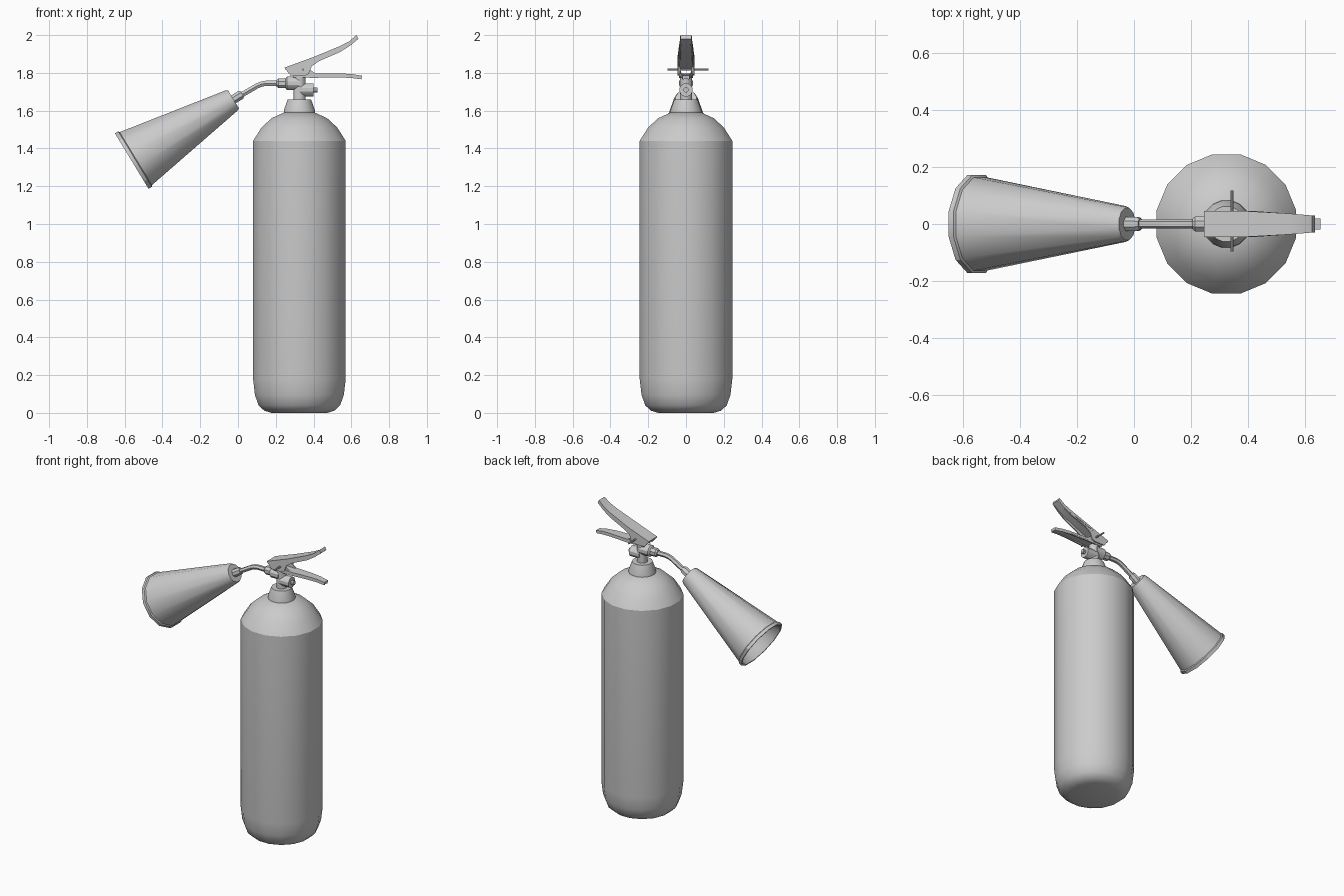
import bpy, bmesh, math
from mathutils import Vector

if "Cube" in bpy.data.objects:
    bpy.data.objects.remove(bpy.data.objects["Cube"])


def finish(name, bm, angle=30):
    bmesh.ops.remove_doubles(bm, verts=bm.verts, dist=1e-5)
    bmesh.ops.recalc_face_normals(bm, faces=bm.faces)
    me = bpy.data.meshes.new(name)
    bm.to_mesh(me)
    bm.free()
    ob = bpy.data.objects.new(name, me)
    bpy.context.collection.objects.link(ob)
    bpy.ops.object.select_all(action='DESELECT')
    ob.select_set(True)
    bpy.context.view_layer.objects.active = ob
    bpy.ops.object.shade_smooth_by_angle(angle=math.radians(angle))
    return ob


def lathe(name, profile, origin, axis=(0, 0, 1), sides=12):
    """Revolve (radius, distance) points about an axis, closing both ends."""
    q = Vector(axis).to_track_quat('Z', 'Y')
    o = Vector(origin)
    bm = bmesh.new()
    rings = []
    for r, h in profile:
        angs = [2 * math.pi * (i + 0.5) / sides for i in range(sides)]
        rings.append([bm.verts.new(o + q @ Vector((r * math.cos(a), r * math.sin(a), h))) for a in angs])
    for a, b in zip(rings, rings[1:]):
        for i in range(sides):
            j = (i + 1) % sides
            bm.faces.new((a[i], a[j], b[j], b[i]))
    bm.faces.new(rings[0])
    bm.faces.new(rings[-1])
    return finish(name, bm)


def prism(name, outline, lo, hi):
    """Extrude an x-z outline between the y values lo(x) and hi(x)."""
    bm = bmesh.new()
    a = [bm.verts.new((x, lo(x), z)) for x, z in outline]
    b = [bm.verts.new((x, hi(x), z)) for x, z in outline]
    n = len(outline)
    bm.faces.new(a)
    bm.faces.new(b)
    for i in range(n):
        j = (i + 1) % n
        bm.faces.new((a[i], a[j], b[j], b[i]))
    return finish(name, bm)


CX = 0.325

# Tank with rounded base and domed shoulder
lathe("tank", [(0.15, 0), (0.19, 0.012), (0.22, 0.04), (0.24, 0.095), (0.25, 0.18), (0.25, 1.44),
               (0.205, 1.51), (0.15, 1.56), (0.083, 1.59)], (CX, 0, 0), sides=16)
# Tapered collar
lathe("collar", [(0.085, 1.585), (0.083, 1.605), (0.063, 1.66)], (CX, 0, 0), sides=16)

# Valve body, its side ports and the hose coupling
lathe("valve_stem", [(0.033, 1.65), (0.033, 1.785)], (CX, 0, 0))
lathe("valve_side_port", [(0.036, 0), (0.036, 0.075)], (0.325, 0, 1.71), (1, 0, 0))
lathe("gauge_nub", [(0.014, 0), (0.014, 0.025)], (0.395, 0, 1.71), (1, 0, 0), 8)
lathe("valve_outlet", [(0.038, 0), (0.038, 0.065), (0.025, 0.075), (0.025, 0.1)], (0.325, 0, 1.745), (-1, 0, 0))
lathe("hose_coupling", [(0.022, 0), (0.028, 0.008), (0.028, 0.045), (0.02, 0.055)], (0.26, 0, 1.745), (-1, 0, 0), 8)

# Bent pipe
cu = bpy.data.curves.new("pipe", 'CURVE')
cu.dimensions = '3D'
cu.bevel_depth = 0.016
cu.bevel_resolution = 1
cu.use_fill_caps = True
path = [(0.0, 1.673), (0.075, 1.716), (0.1, 1.731), (0.125, 1.741), (0.15, 1.745), (0.23, 1.745)]
sp = cu.splines.new('POLY')
sp.points.add(len(path) - 1)
for p, (x, z) in zip(sp.points, path):
    p.co = (x, 0, z, 1)
pipe = bpy.data.objects.new("pipe", cu)
bpy.context.collection.objects.link(pipe)
bpy.ops.object.select_all(action='DESELECT')
pipe.select_set(True)
bpy.context.view_layer.objects.active = pipe
bpy.ops.object.convert(target='MESH')
bpy.ops.object.shade_smooth_by_angle(angle=math.radians(50))

# Hollow discharge horn with a rolled lip, plus its nut
d = Vector((-0.855, 0, -0.519)).normalized()
base = Vector((-0.024, 0, 1.66))
lathe("horn", [(0.058, 0), (0.065, 0.015), (0.17, 0.605), (0.178, 0.61), (0.178, 0.63), (0.166, 0.63),
               (0.158, 0.6), (0.055, 0.02)], base, d)
lathe("horn_nut", [(0.026, -0.01), (0.026, 0.045), (0.02, 0.055)], base, -d, 8)


# Levers: pressed channels that narrow towards the grip
def half(x):
    return 0.045 if x < 0.45 else 0.045 - 0.017 * (x - 0.45) / 0.2


upper_top = [(0.246, 1.828), (0.40, 1.884), (0.54, 1.942), (0.59, 1.968), (0.627, 2.0)]
upper_low = [(0.637, 1.98), (0.595, 1.952), (0.545, 1.924), (0.40, 1.868), (0.252, 1.816)]
upper_side = upper_top + [(0.637, 1.98), (0.595, 1.945), (0.54, 1.91), (0.43, 1.863), (0.39, 1.835),
                          (0.375, 1.795), (0.355, 1.785), (0.278, 1.785)]
lower_top = [(0.30, 1.795), (0.41, 1.797), (0.54, 1.797), (0.60, 1.794), (0.656, 1.785)]
lower_low = [(0.654, 1.768), (0.60, 1.776), (0.54, 1.782), (0.41, 1.782), (0.30, 1.78)]
lower_side = [(0.29, 1.775), (0.30, 1.81), (0.345, 1.835), (0.375, 1.82), (0.41, 1.797)] + lower_top[2:] + [
    (0.654, 1.766), (0.60, 1.773), (0.54, 1.776), (0.41, 1.774)]
for name, top, low, side, inset in (("upper_lever", upper_top, upper_low, upper_side, 0.0),
                                    ("lower_lever", lower_top, lower_low, lower_side, 0.009)):
    prism(name + "_plate", top + low, lambda x: inset - half(x), lambda x: half(x) - inset)
    for s, label in ((-1, "front"), (1, "back")):
        prism(f"{name}_{label}_flange", side,
              lambda x: s * (half(x) - inset), lambda x: s * (half(x) - inset - 0.008))

# Pivot pin through the levers
lathe("pivot_pin", [(0.006, -0.097), (0.006, 0.118)], (0.345, 0, 1.817), (0, 1, 0), 8)
